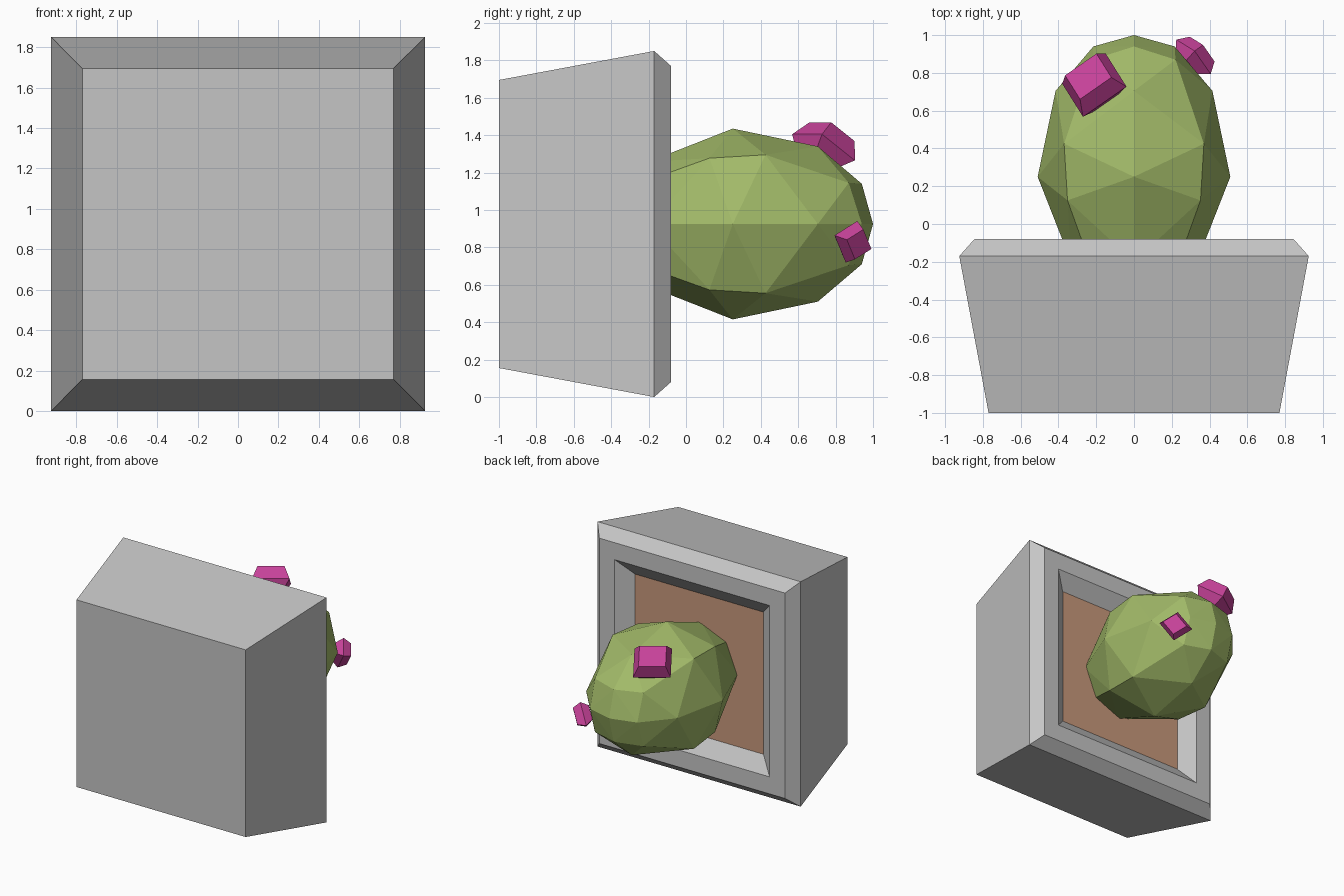
import bpy, bmesh
from mathutils import Vector

if "Cube" in bpy.data.objects:
    bpy.data.objects.remove(bpy.data.objects["Cube"])

ZC = 0.925  # height of the pot and cactus axis, which lies along y


def material(name, rgb):
    m = bpy.data.materials.new(name)
    m.diffuse_color = (*rgb, 1)
    m.use_nodes = True
    m.node_tree.nodes["Principled BSDF"].inputs["Base Color"].default_value = m.diffuse_color
    return m


GREY = material("pot grey", (0.56, 0.56, 0.56))
BROWN = material("soil brown", (0.58, 0.32, 0.20))
GREEN = material("cactus green", (0.36, 0.49, 0.14))
PINK = material("flower pink", (0.57, 0.055, 0.32))


def finish(bm, name, mat):
    bmesh.ops.recalc_face_normals(bm, faces=bm.faces)
    me = bpy.data.meshes.new(name)
    bm.to_mesh(me)
    bm.free()
    me.materials.append(mat)
    ob = bpy.data.objects.new(name, me)
    bpy.context.collection.objects.link(ob)
    return ob


def loft(name, mat, centre, u, v, axis, sections):
    """Stack of four-sided sections (distance along axis, scale), capped at both ends."""
    bm = bmesh.new()
    rings = []
    for d, s in sections:
        rings.append([bm.verts.new(centre + axis * d + u * (a * s) + v * (b * s))
                      for a, b in ((-1, -1), (1, -1), (1, 1), (-1, 1))])
    for r0, r1 in zip(rings, rings[1:]):
        for i in range(4):
            j = (i + 1) % 4
            bm.faces.new((r0[i], r0[j], r1[j], r1[i]))
    bm.faces.new(rings[0])
    bm.faces.new(rings[-1])
    return finish(bm, name, mat)


AXIS = Vector((0, 1, 0))
X, Z = Vector((1, 0, 0)), Vector((0, 0, 1))
ORIGIN = Vector((0, 0, ZC))

# Square pot lying on its side: tapered wall, chamfered rim, recessed opening
loft("pot", GREY, ORIGIN, X, Z, AXIS,
     [(-1, 0.77), (-0.17, 0.925), (-0.08, 0.845), (-0.08, 0.705), (-0.175, 0.58)])

# Soil filling the opening
loft("soil", BROWN, ORIGIN, X, Z, AXIS, [(-0.175, 0.575), (-0.17, 0.585)])

# Cactus body: faceted egg from alternating four-point rings
bm = bmesh.new()
bm.verts.new((0, 1, ZC))
for y, r in ((0.94, 0.215), (0.705, 0.415), (0.25, 0.51), (-0.2, 0.333)):
    for a, b in ((1, 0), (-1, 0), (0, 1), (0, -1)):
        bm.verts.new((a * r, y, ZC + b * r))
for y, c in ((0.87, 0.22), (0.425, 0.37), (0.125, 0.352), (-0.2, 0.235)):
    for a in (-1, 1):
        for b in (-1, 1):
            bm.verts.new((a * c, y, ZC + b * c))
bmesh.ops.convex_hull(bm, input=bm.verts)
finish(bm, "cactus_body", GREEN)


# Flowers: flared four-sided buds with a smaller flat top
def flower(name, centre, u, v, size):
    u, v = Vector(u), Vector(v)
    n = u.cross(v).normalized()
    loft(name, PINK, Vector(centre), u / 2, v / 2, n,
         [(-0.32 * size, 0.6), (0, 1), (0.36 * size, 0.72)])


flower("large_flower", (-0.21, 0.735, 1.335), (0.23, 0.16, 0.0), (-0.11, 0.175, -0.14), 0.28)
flower("small_flower", (0.315, 0.885, 0.83), (-0.097, 0.06, -0.145), (-0.085, 0.122, 0.077), 0.175)
